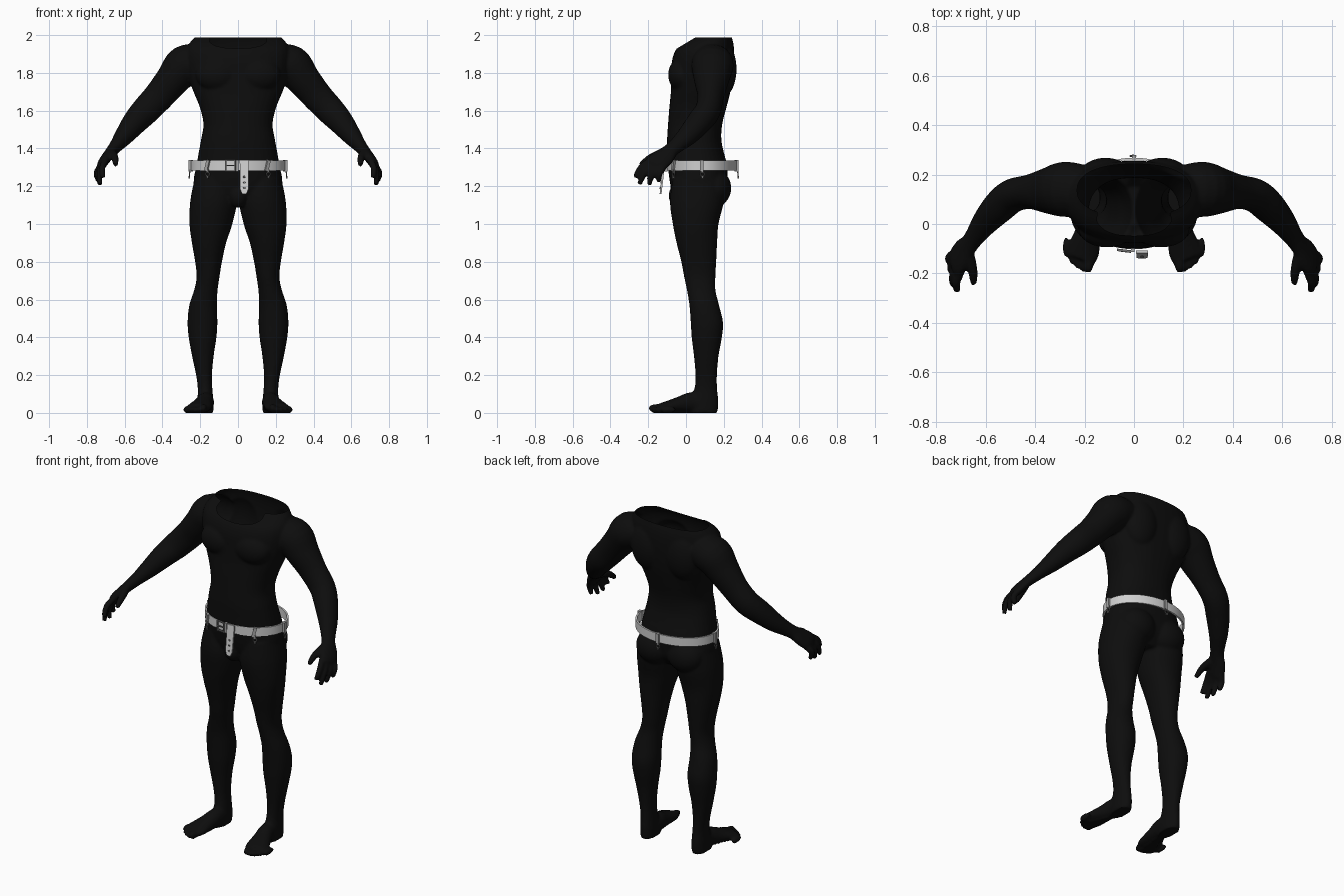
import bpy, bmesh, math
from mathutils import Vector, Matrix

if "Cube" in bpy.data.objects:
    bpy.data.objects.remove(bpy.data.objects["Cube"])


def material(name, grey):
    m = bpy.data.materials.new(name)
    m.use_nodes = True
    m.diffuse_color = (grey, grey, grey, 1)
    bsdf = next(n for n in m.node_tree.nodes if n.type == "BSDF_PRINCIPLED")
    bsdf.inputs["Base Color"].default_value = (grey, grey, grey, 1)
    return m


SKIN = material("matte black", 0.004)
LEATHER = material("pale grey leather", 0.62)
METAL = material("dark grey metal", 0.16)
KEEPER = material("mid grey leather", 0.38)


def finish(bm, name, mat, angle=35):
    bmesh.ops.recalc_face_normals(bm, faces=bm.faces)
    me = bpy.data.meshes.new(name)
    bm.to_mesh(me)
    bm.free()
    ob = bpy.data.objects.new(name, me)
    bpy.context.collection.objects.link(ob)
    me.materials.append(mat)
    bpy.ops.object.select_all(action="DESELECT")
    ob.select_set(True)
    bpy.context.view_layer.objects.active = ob
    bpy.ops.object.shade_smooth_by_angle(angle=math.radians(angle))
    return ob


def loft(bm, rings, wrap=False):
    """Skin a list of point rings; cap the ends or wrap round to the start."""
    vs = [[bm.verts.new(p) for p in r] for r in rings]
    n = len(vs[0])
    pairs = list(zip(vs, vs[1:])) + ([(vs[-1], vs[0])] if wrap else [])
    for a, b in pairs:
        for i in range(n):
            j = (i + 1) % n
            bm.faces.new((a[i], a[j], b[j], b[i]))
    if not wrap:
        bm.faces.new(vs[0][::-1])
        bm.faces.new(vs[-1])


def oval(c, u, v, n=32, power=2.0):
    def f(t):
        return math.copysign(abs(t) ** (2 / power), t)
    angles = [2 * math.pi * i / n for i in range(n)]
    return [Vector(c) + Vector(u) * f(math.cos(a)) + Vector(v) * f(math.sin(a)) for a in angles]


def smooth_rows(rows, steps=4):
    """Catmull-Rom interpolation of a table of rows."""
    out = []
    for i in range(len(rows) - 1):
        p0, p1, p2, p3 = (rows[min(max(k, 0), len(rows) - 1)] for k in range(i - 1, i + 3))
        for s in range(steps):
            t = s / steps
            out.append([b + t / 2 * (c - a + t * (2*a - 5*b + 4*c - d + t * (3*b - a - 3*c + d)))
                        for a, b, c, d in zip(p0, p1, p2, p3)])
    return out + [list(rows[-1])]


def level_loft(bm, rows, side=1, power=2.0):
    """Rows of z, x range and y range."""
    loft(bm, [oval((side * (x0 + x1) / 2, (y0 + y1) / 2, z), (side * (x1 - x0) / 2, 0, 0),
                   (0, (y1 - y0) / 2, 0), power=power) for z, x0, x1, y0, y1 in smooth_rows(rows)])


def tube(bm, rows, side=1, ref=(0, 1, 0)):
    """Rows of x, y, z and two radii along a path."""
    rows = smooth_rows(rows)
    pts = [Vector(r[:3]) for r in rows]
    rings = []
    for i, r in enumerate(rows):
        t = (pts[min(i + 1, len(pts) - 1)] - pts[max(i - 1, 0)]).normalized()
        u = t.cross(Vector(ref)).normalized()
        ring = oval(pts[i], u * r[3], u.cross(t) * r[4], 24)
        rings.append([Vector((side * p.x, p.y, p.z)) for p in ring])
    loft(bm, rings)


def blob(bm, loc, radii):
    mat = Matrix.Translation(loc) @ Matrix.Diagonal((*radii, 1))
    bmesh.ops.create_uvsphere(bm, u_segments=24, v_segments=16, radius=1, matrix=mat)


# Torso
body = bmesh.new()
torso = [(1.10, .10, -.03, .15), (1.16, .20, -.07, .20), (1.22, .235, -.085, .215),
         (1.30, .222, -.095, .22), (1.38, .208, -.098, .20), (1.45, .195, -.10, .187),
         (1.53, .183, -.095, .192), (1.62, .203, -.088, .215), (1.70, .236, -.08, .235),
         (1.78, .262, -.078, .248), (1.86, .272, -.075, .255), (1.92, .272, -.055, .255),
         (1.96, .255, -.015, .25), (2.0, .222, .045, .24), (2.06, .20, .07, .235)]
level_loft(body, [(z, -h, h, a, b) for z, h, a, b in torso], power=2.3)
blob(body, (0, -.04, 1.15), (.05, .052, .065))

leg = [(1.24, .02, .23, -.07, .20), (1.12, .006, .253, -.085, .20), (1.0, .03, .257, -.07, .172),
       (.9, .063, .244, -.05, .165), (.8, .085, .227, -.025, .16), (.72, .098, .219, -.01, .156),
       (.65, .108, .232, .005, .156), (.57, .112, .258, .018, .175), (.48, .109, .267, .025, .196),
       (.4, .114, .261, .03, .19), (.3, .129, .243, .042, .172), (.2, .138, .222, .05, .164),
       (.13, .136, .213, .045, .165), (.06, .13, .215, .02, .171), (0, .13, .215, .02, .167)]
arm = [(.20, .14, 1.86, .09, .10), (.28, .14, 1.84, .107, .112), (.345, .135, 1.765, .091, .094),
       (.42, .13, 1.675, .081, .07), (.49, .115, 1.60, .076, .068), (.545, .07, 1.54, .067, .067),
       (.60, .01, 1.47, .052, .056), (.64, -.045, 1.42, .038, .044), (.665, -.08, 1.39, .032, .042),
       (.69, -.11, 1.36, .028, .055), (.715, -.15, 1.325, .026, .06), (.725, -.165, 1.305, .02, .052)]
foot = [(.17, .10, .05, .042, .05), (.172, .03, .055, .045, .055), (.185, -.03, .044, .052, .044),
        (.203, -.10, .031, .066, .031), (.217, -.14, .024, .064, .024)]
finger_tips = [(.715, -.27, 1.245), (.73, -.247, 1.21), (.73, -.195, 1.206), (.737, -.142, 1.222)]

for s in (1, -1):
    # Legs and feet
    level_loft(body, leg, s, 2.1)
    tube(body, foot, s, (0, 0, 1))
    for i in range(5):
        r = .024 if i == 0 else .017
        x, tip = .183 + .023 * i, -.178 + .004 * i * i
        blob(body, (s * x, tip + .02, r), (r * .8, .042, r))
    # Arms and hands
    tube(body, arm, s)
    across = Vector((.436, .73, -.50))
    for i, tip in enumerate(finger_tips):
        base = Vector((.718, -.155, 1.315)) + across * (i - 1.5) * .03
        tip = Vector(tip)
        mid = (base + tip) / 2 + Vector((.012, -.01, .008))
        tube(body, [(*base, .017, .017), (*mid, .017, .017), (*tip, .013, .013)], s)
    tube(body, [(.675, -.10, 1.385, .025, .025), (.652, -.185, 1.352, .02, .02),
                (.648, -.242, 1.312, .014, .014)], s)
    # Muscle masses: chest, shoulder blade, buttock
    blob(body, (s * .11, -.02, 1.79), (.115, .075, .09))
    blob(body, (s * .115, .19, 1.82), (.11, .078, .15))
    blob(body, (s * .105, .15, 1.19), (.11, .09, .10))

# Fuse the masses into one skin
torso_body = finish(body, "body", SKIN)
fuse = torso_body.modifiers.new("fuse", "REMESH")
fuse.mode, fuse.voxel_size = "VOXEL", .008
soften = torso_body.modifiers.new("soften", "SMOOTH")
soften.factor, soften.iterations = .5, 5
for m in ("fuse", "soften"):
    bpy.ops.object.modifier_apply(modifier=m)

# Open the neck and flatten the soles
bm = bmesh.new()
bm.from_mesh(torso_body.data)
for co, no in (((0, .05, 1.988), (0, 0, 1)), ((0, .05, 1.988), (0, -.6, 1))):
    bmesh.ops.bisect_plane(bm, geom=bm.verts[:] + bm.edges[:] + bm.faces[:],
                           plane_co=co, plane_no=no, clear_outer=True)
for v in bm.verts:
    v.co.z = 0 if v.co.z < .005 else v.co.z
bm.to_mesh(torso_body.data)
bm.free()
bpy.ops.object.shade_smooth()

# Belt
HX, HY, CY, BOTTOM, TOP = .25, .185, .083, 1.283, 1.335


def belt_ring(grow, z):
    return oval((0, CY, z), (HX + grow, 0, 0), (0, HY + grow, 0), 64)


bm = bmesh.new()
loft(bm, [belt_ring(0, BOTTOM), belt_ring(0, TOP), belt_ring(-.01, TOP), belt_ring(-.01, BOTTOM)], True)
finish(bm, "belt", LEATHER)


def belt_frame(x_angle):
    """Matrix on the belt's face: local -y points outward."""
    a = math.radians(x_angle)
    n = (math.sin(a) / HX, -math.cos(a) / HY)
    loc = (HX * math.sin(a), CY - HY * math.cos(a), (BOTTOM + TOP) / 2)
    return Matrix.Translation(loc) @ Matrix.Rotation(math.atan2(n[0], -n[1]), 4, "Z")


def box(name, frame, loc, size, mat, tilt=0):
    bm = bmesh.new()
    bmesh.ops.create_cube(bm, size=1, matrix=frame @ Matrix.Translation(loc)
                          @ Matrix.Rotation(tilt, 4, "Y") @ Matrix.Diagonal((*size, 1)))
    return finish(bm, name, mat)


def ring(name, frame, loc, radius, thick, mat):
    bm = bmesh.new()
    rings = []
    for i in range(16):
        a = 2 * math.pi * i / 16
        d = Vector((math.cos(a), 0, math.sin(a)))
        rings.append([frame @ p for p in oval(Vector(loc) + d * radius, d * thick, (0, thick, 0), 8)])
    loft(bm, rings, True)
    finish(bm, name, mat)


# Belt clips: a keeper loop, a short tab, a ring and a hook
for name, angle in (("front_left", 38), ("front_right", -40), ("left", 90), ("right", -90), ("back", 180)):
    f = belt_frame(angle)
    box(name + "_keeper", f, (0, 0, 0), (.018, .022, .06), KEEPER, .25 if "front" in name else 0)
    box(name + "_tab", f, (.004, -.006, -.03), (.012, .008, .02), METAL)
    ring(name + "_ring", f, (.004, -.007, -.045), .011, .0035, METAL)
    box(name + "_hook", f, (.004, -.008, -.061), (.01, .008, .012), METAL)

# Buckle
f = belt_frame(-9)
for side in (-1, 1):
    box("buckle_side", f, (side * .025, -.008, 0), (.007, .01, .062), METAL)
    box("buckle_bar", f, (0, -.008, side * .028), (.055, .01, .007), METAL)
box("buckle_prong", f, (.003, -.011, 0), (.05, .006, .006), METAL)
box("belt_loop", belt_frame(-1), (0, -.004, 0), (.014, .016, .06), KEEPER)

# Hanging strap end with a pointed tip
bm = bmesh.new()
outline = [(-.024, 1.34), (.024, 1.34), (.022, 1.185), (.012, 1.16), (-.012, 1.16), (-.022, 1.185)]
loft(bm, [[(.033 + x, y - (1.34 - z) * .12, z) for x, z in outline] for y in (-.108, -.118)])
finish(bm, "strap_end", LEATHER)
for z in (1.19, 1.22, 1.25):
    ring("strap_eyelet", Matrix(), (.033, -.119 - (1.34 - z) * .12, z), .004, .002, METAL)
